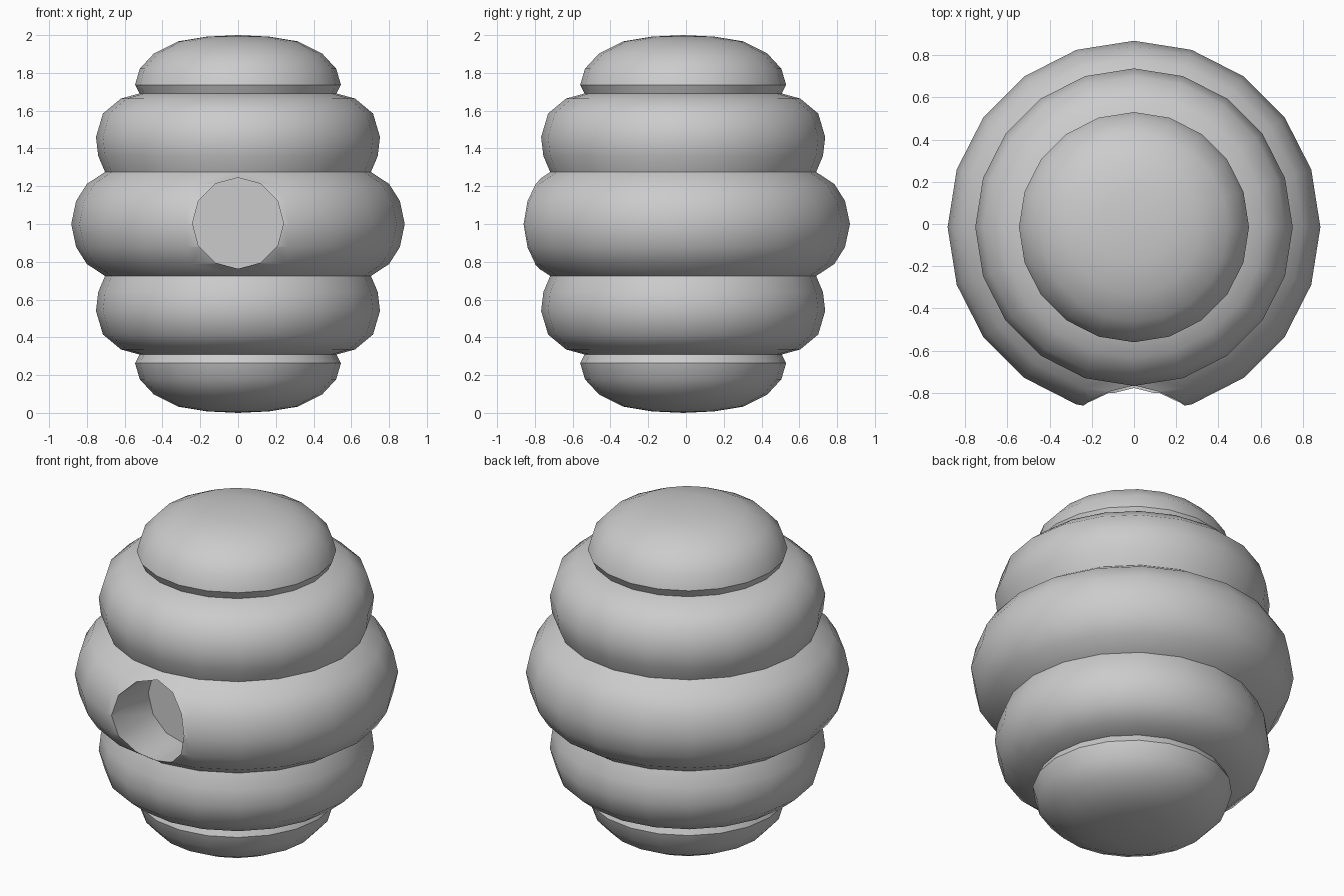
import bpy, bmesh
from math import pi, radians
from mathutils import Matrix

if "Cube" in bpy.data.objects:
    bpy.data.objects.remove(bpy.data.objects["Cube"])

SIDES = 20
Y0 = -0.015          # lathe axis sits slightly forward so the cut hive is centred

# upper half of the profile (radius, height above the middle)
upper = [(0.883, 0.0), (0.857, 0.122), (0.80, 0.212), (0.704, 0.275),   # middle band
         (0.74, 0.36), (0.752, 0.46), (0.715, 0.585), (0.62, 0.664), (0.522, 0.691),  # second band
         (0.545, 0.737), (0.52, 0.822), (0.445, 0.903), (0.317, 0.967), (0.165, 0.992)]  # cap
profile = [(r, 1 - h) for r, h in reversed(upper[1:])] + [(r, 1 + h) for r, h in upper]


def make_object(name, bm):
    bmesh.ops.recalc_face_normals(bm, faces=bm.faces)
    mesh = bpy.data.meshes.new(name)
    bm.to_mesh(mesh)
    bm.free()
    obj = bpy.data.objects.new(name, mesh)
    bpy.context.collection.objects.link(obj)
    return obj


# stacked hive bands, lathed as one solid
bm = bmesh.new()
rings = []
for r, z in profile:
    ring = bmesh.ops.create_circle(bm, segments=SIDES, radius=r,
                                   matrix=Matrix.Translation((0, Y0, z)))["verts"]
    rings.append(ring)
for a, b in zip(rings, rings[1:]):
    for i in range(SIDES):
        j = (i + 1) % SIDES
        bm.faces.new((a[i], a[j], b[j], b[i]))
for ring, z in ((rings[0], 0.0), (rings[-1], 2.0)):
    pole = bm.verts.new((0, Y0, z))
    for i in range(SIDES):
        bm.faces.new((ring[i], ring[(i + 1) % SIDES], pole))
hive = make_object("hive_body", bm)

# round entrance cutter, flat bottomed
back, front = -0.51, -1.1
bm = bmesh.new()
bmesh.ops.create_cone(bm, cap_ends=True, segments=12, radius1=0.241, radius2=0.241,
                      depth=back - front,
                      matrix=Matrix.Translation((0, (back + front) / 2, 1.004)) @ Matrix.Rotation(pi / 2, 4, 'X'))
cutter = make_object("entrance_cutter", bm)
cutter.hide_render = True

# cut the entrance
mod = hive.modifiers.new("entrance", 'BOOLEAN')
mod.operation = 'DIFFERENCE'
mod.solver = 'EXACT'
mod.object = cutter
bpy.ops.object.select_all(action='DESELECT')
bpy.context.view_layer.objects.active = hive
hive.select_set(True)
bpy.ops.object.modifier_apply(modifier=mod.name)
bpy.data.objects.remove(cutter, do_unlink=True)
bpy.ops.object.shade_smooth_by_angle(angle=radians(40))
